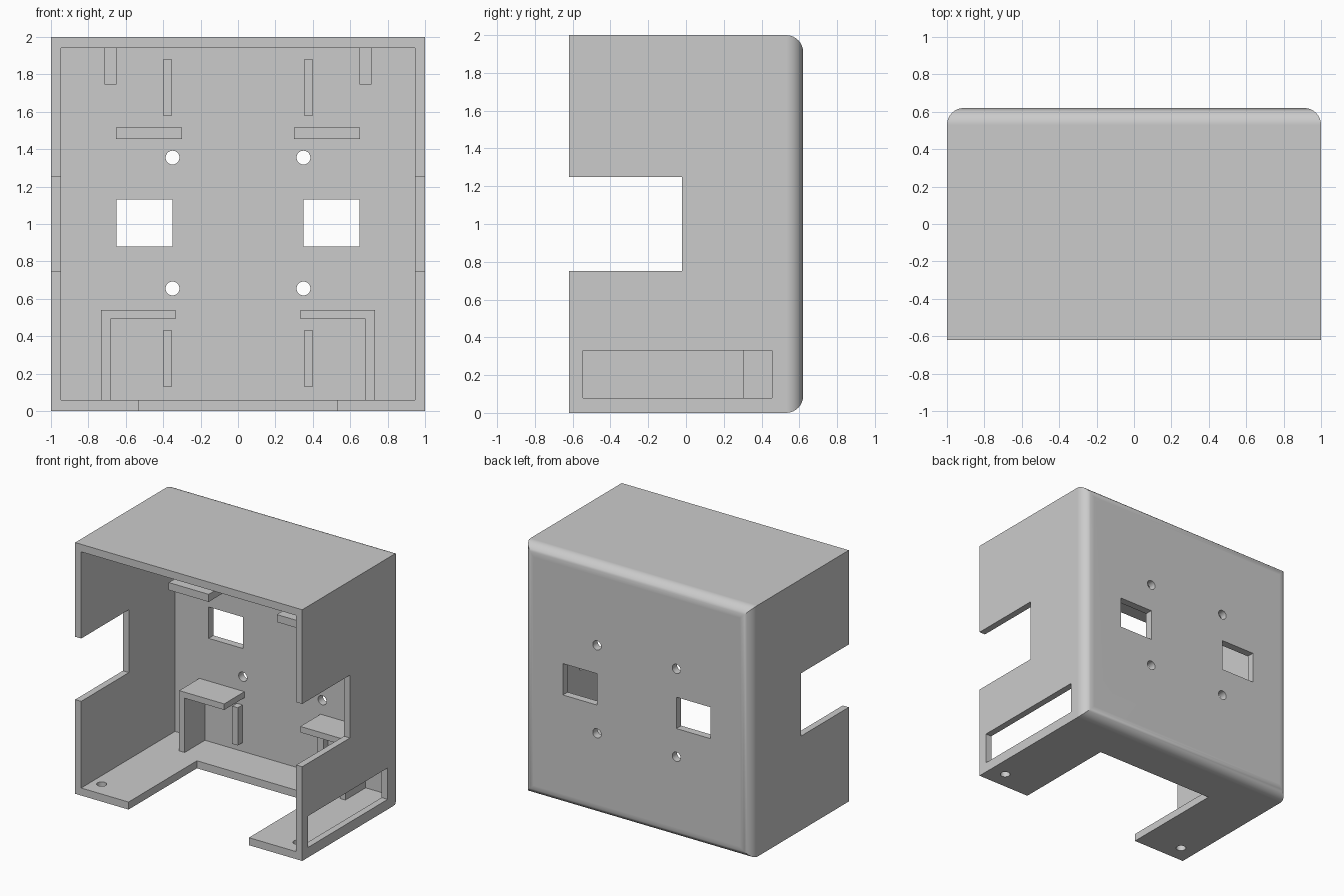
import bpy
import bmesh
import math
from mathutils import Matrix

cube = bpy.data.objects.get("Cube")
if cube:
    bpy.data.objects.remove(cube, do_unlink=True)

# Single matte plastic colour
GREY = (0.6, 0.6, 0.6, 1)
plastic = bpy.data.materials.new("grey plastic")
plastic.use_nodes = True
plastic.diffuse_color = GREY
bsdf = next(n for n in plastic.node_tree.nodes if n.type == 'BSDF_PRINCIPLED')
bsdf.inputs["Base Color"].default_value = GREY


def finish(name, bm):
    mesh = bpy.data.meshes.new(name)
    bm.to_mesh(mesh)
    bm.free()
    mesh.materials.append(plastic)
    ob = bpy.data.objects.new(name, mesh)
    bpy.context.collection.objects.link(ob)
    return ob


def box(name, x, y, z, round_back=0):
    bm = bmesh.new()
    bmesh.ops.create_cube(bm, size=1)
    for v in bm.verts:
        v.co = [lo if c < 0 else hi for c, (lo, hi) in zip(v.co, (x, y, z))]
    if round_back:
        edges = [e for e in bm.edges if all(v.co.y > y[1] - 0.01 for v in e.verts)]
        bmesh.ops.bevel(bm, geom=edges, offset=round_back, segments=8,
                        profile=0.5, affect='EDGES')
    return finish(name, bm)


def cylinder(name, centre, radius, length, along_y):
    bm = bmesh.new()
    turn = Matrix.Rotation(math.pi / 2 if along_y else 0, 4, 'X')
    bmesh.ops.create_cone(bm, cap_ends=True, segments=32, radius1=radius,
                          radius2=radius, depth=length,
                          matrix=Matrix.Translation(centre) @ turn)
    return finish(name, bm)


def activate(ob):
    bpy.ops.object.select_all(action='DESELECT')
    ob.select_set(True)
    bpy.context.view_layer.objects.active = ob


def cut(target, cutter):
    cutter.hide_render = True
    mod = target.modifiers.new("cut", 'BOOLEAN')
    mod.operation = 'DIFFERENCE'
    mod.solver = 'EXACT'
    mod.object = cutter
    activate(target)
    bpy.ops.object.modifier_apply(modifier=mod.name)
    bpy.data.objects.remove(cutter, do_unlink=True)


def mirrored(side, lo, hi):
    return tuple(sorted((side * lo, side * hi)))


# Outer shell, open at the front, rounded round the back
FRONT, BACK, INNER = -0.62, 0.62, 0.56
shell = box("enclosure_shell", (-1, 1), (FRONT, BACK), (0, 2), round_back=0.09)
cut(shell, box("cavity", (-0.947, 0.947), (-0.8, INNER), (0.06, 1.94)))

# Side notches, floor opening and the slot in the left wall
cut(shell, box("side_notch", (-1.2, 1.2), (-0.8, -0.02), (0.75, 1.25)))
cut(shell, box("floor_opening", (-0.53, 0.53), (-0.8, 0.24), (-0.1, 0.2)))
cut(shell, box("side_slot", (0.9, 1.1), (-0.545, 0.455), (0.08, 0.33)))

for side in (-1, 1):
    # Back windows, screw holes and floor mounting holes
    cut(shell, box("window", mirrored(side, 0.35, 0.65), (0.5, 0.7), (0.88, 1.13)))
    for z in (0.655, 1.355):
        cut(shell, cylinder("screw_hole", (side * 0.35, 0.6, z), 0.037, 0.3, True))
    cut(shell, cylinder("floor_hole", (side * 0.865, -0.48, 0.03), 0.037, 0.2, False))

activate(shell)
bpy.ops.object.shade_smooth_by_angle(angle=math.radians(30))
weighted = shell.modifiers.new("even shading", 'WEIGHTED_NORMAL')
weighted.keep_sharp = True

# Internal supports, mirrored: name, x range, front y, z range
SUPPORTS = [
    ("ceiling_rib", (0.65, 0.715), 0.06, (1.745, 1.945)),
    ("upper_shelf", (0.3, 0.652), 0.06, (1.455, 1.515)),
    ("upper_back_rib", (0.352, 0.402), 0.5, (1.58, 1.88)),
    ("lower_back_rib", (0.352, 0.402), 0.5, (0.13, 0.43)),
    ("bracket_top", (0.335, 0.732), 0.305, (0.492, 0.54)),
    ("bracket_leg", (0.683, 0.732), 0.305, (0.055, 0.492)),
]
for side, label in ((-1, "right"), (1, "left")):
    for name, x, y, z in SUPPORTS:
        box(f"{label}_{name}", mirrored(side, *x), (y, INNER + 0.005), z)
